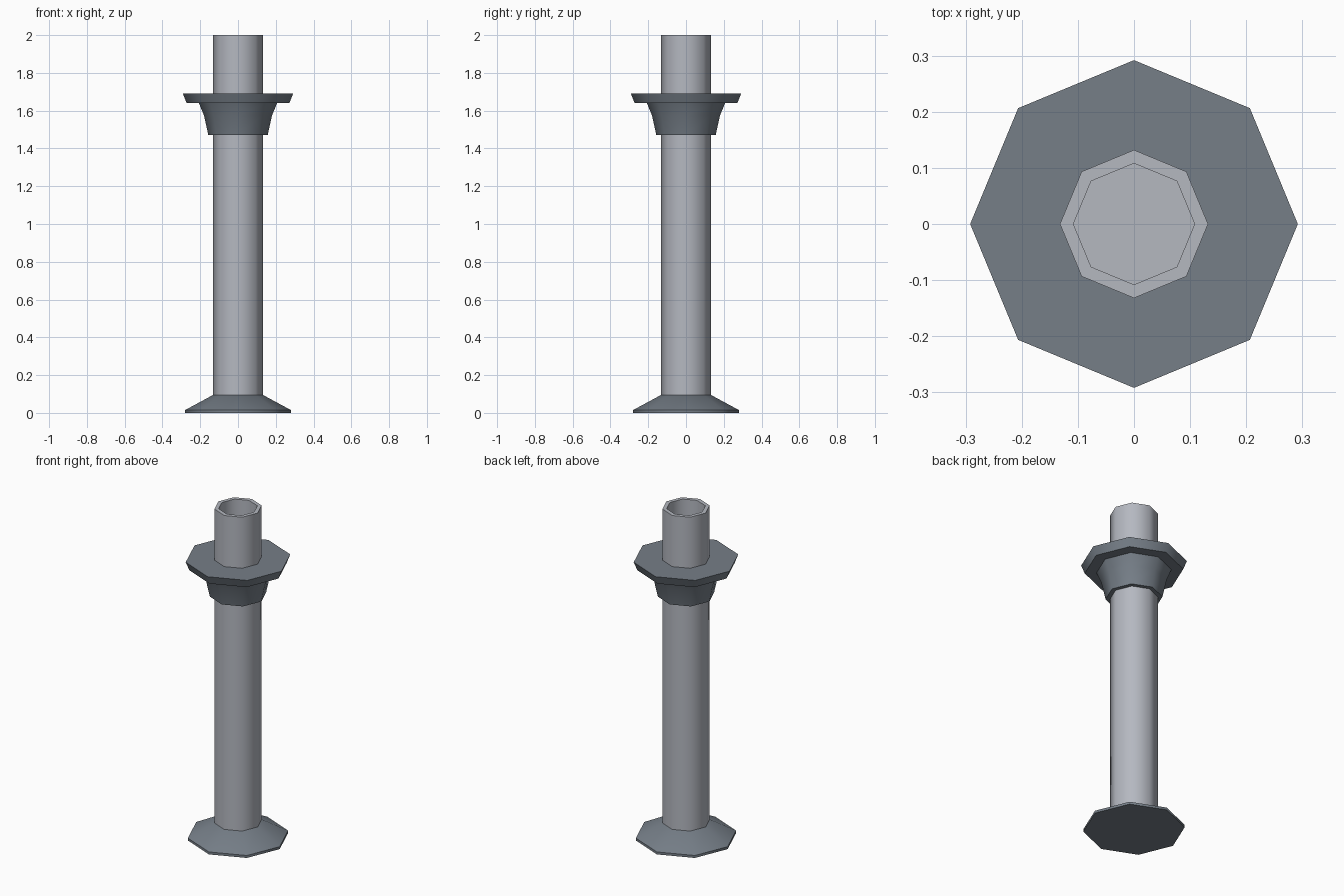
import bpy
import bmesh
import math

cube = bpy.data.objects.get("Cube")
if cube:
    bpy.data.objects.remove(cube, do_unlink=True)

SIDES = 8


def material(name, colour):
    mat = bpy.data.materials.new(name)
    mat.use_nodes = True
    mat.diffuse_color = (*colour, 1)
    mat.node_tree.nodes["Principled BSDF"].inputs["Base Color"].default_value = (*colour, 1)
    return mat


def lathe(name, profile, mat, closed=False):
    """Turn (radius, height) points into an eight-sided part."""
    bm = bmesh.new()
    rings = []
    for radius, z in profile:
        angles = [math.tau * i / SIDES for i in range(SIDES)]
        rings.append([bm.verts.new((radius * math.cos(a), radius * math.sin(a), z)) for a in angles])
    pairs = list(zip(rings, rings[1:]))
    if closed:
        pairs.append((rings[-1], rings[0]))
    else:
        bm.faces.new(rings[0])
        bm.faces.new(rings[-1])
    for low, high in pairs:
        for i in range(SIDES):
            j = (i + 1) % SIDES
            bm.faces.new((low[i], low[j], high[j], high[i]))
    bmesh.ops.recalc_face_normals(bm, faces=bm.faces)
    mesh = bpy.data.meshes.new(name)
    bm.to_mesh(mesh)
    bm.free()
    mesh.materials.append(mat)
    obj = bpy.data.objects.new(name, mesh)
    bpy.context.collection.objects.link(obj)
    bpy.ops.object.select_all(action="DESELECT")
    obj.select_set(True)
    bpy.context.view_layer.objects.active = obj
    bpy.ops.object.shade_smooth_by_angle(angle=math.radians(46))
    return obj


pale_grey = material("pale grey", (0.46, 0.48, 0.53))
slate_grey = material("slate grey", (0.18, 0.21, 0.245))

# Hollow-topped pipe
lathe("pipe", [(0.132, 0.05), (0.132, 2.0), (0.108, 2.0), (0.108, 1.8)], pale_grey)

# Sloping foot with a thin rim
lathe("foot", [(0.28, 0.0), (0.28, 0.015), (0.132, 0.095)], slate_grey)

# Flared collar under a wide plate
lathe("collar", [(0.13, 1.47), (0.157, 1.47), (0.18, 1.575), (0.207, 1.64),
                 (0.272, 1.64), (0.292, 1.69), (0.13, 1.69)], slate_grey, closed=True)
